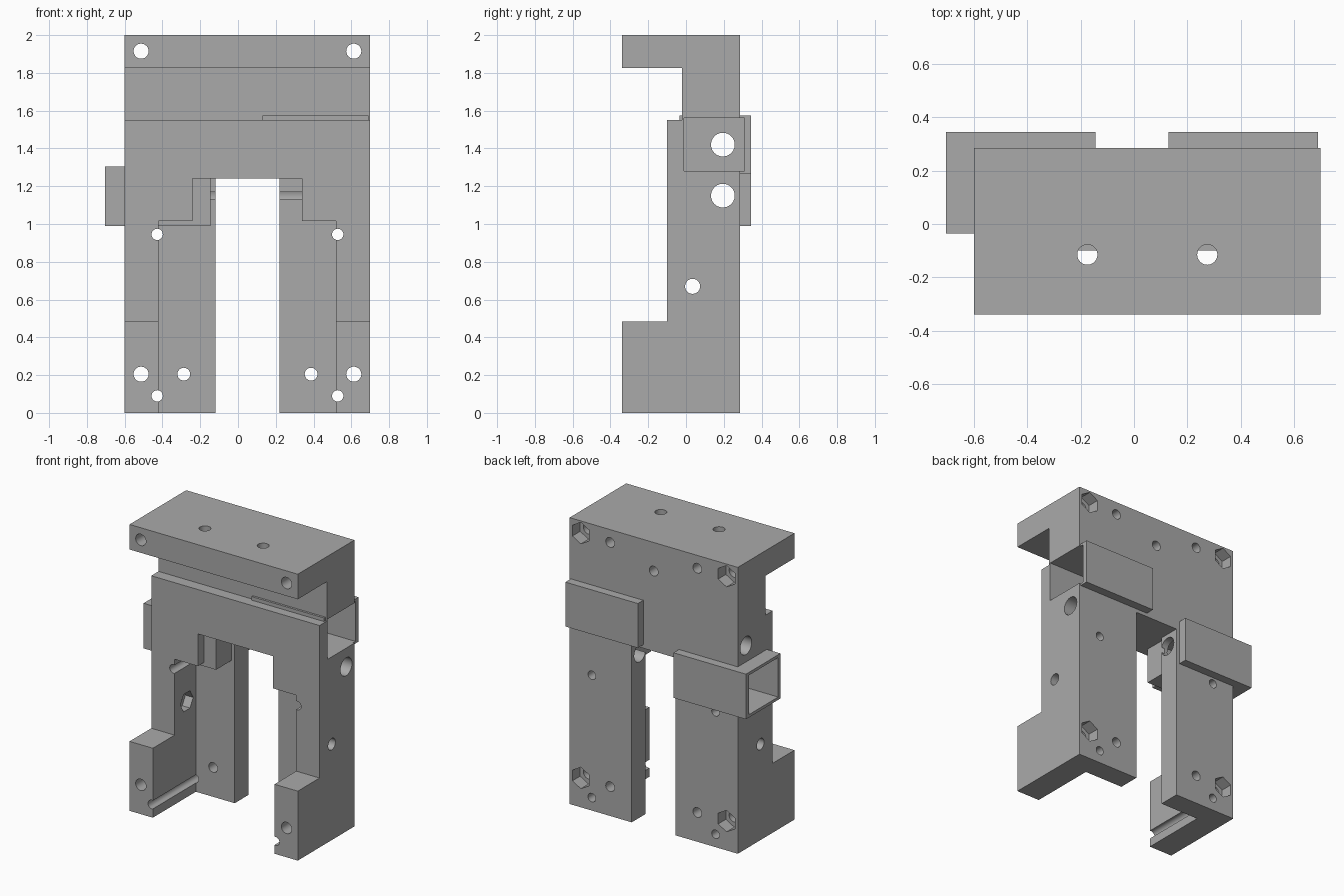
import bpy
import bmesh
import math
from mathutils import Matrix, Vector

if "Cube" in bpy.data.objects:
    bpy.data.objects.remove(bpy.data.objects["Cube"], do_unlink=True)

grey = bpy.data.materials.new("machined grey")
grey.use_nodes = True
colour = (0.4, 0.4, 0.4, 1)
grey.diffuse_color = colour
grey.node_tree.nodes["Principled BSDF"].inputs["Base Color"].default_value = colour


def to_object(name, bm):
    bmesh.ops.recalc_face_normals(bm, faces=bm.faces)
    mesh = bpy.data.meshes.new(name)
    bm.to_mesh(mesh)
    bm.free()
    mesh.materials.append(grey)
    obj = bpy.data.objects.new(name, mesh)
    bpy.context.collection.objects.link(obj)
    return obj


def box(name, x, y, z):
    """Box from (min, max) pairs."""
    bm = bmesh.new()
    bmesh.ops.create_cube(bm, size=1)
    for v in bm.verts:
        v.co = [a + (b - a) * (c + 0.5) for (a, b), c in zip((x, y, z), v.co)]
    return to_object(name, bm)


def rod(name, axis, start, end, radius, sides=24):
    """Cylinder or hexagonal prism along axis X, Y or Z."""
    start, end = Vector(start), Vector(end)
    turn = {"X": Matrix.Rotation(math.pi / 2, 4, "Y"),
            "Y": Matrix.Rotation(math.pi / 2, 4, "X"),
            "Z": Matrix.Identity(4)}[axis]
    bm = bmesh.new()
    bmesh.ops.create_cone(bm, cap_ends=True, segments=sides, radius1=radius, radius2=radius,
                          depth=(end - start).length,
                          matrix=Matrix.Translation((start + end) / 2) @ turn)
    return to_object(name, bm)


def combine(target, tool, operation="DIFFERENCE"):
    mod = target.modifiers.new(tool.name, "BOOLEAN")
    mod.operation = operation
    mod.solver = "EXACT"
    mod.object = tool
    bpy.context.view_layer.objects.active = target
    bpy.ops.object.modifier_apply(modifier=mod.name)
    bpy.data.objects.remove(tool, do_unlink=True)


# Body: side profile (y, z) swept across the width
profile = [(-.34, 0), (.285, 0), (.285, 2), (-.34, 2), (-.34, 1.825), (-.02, 1.825),
           (-.02, 1.55), (-.1, 1.55), (-.1, .485), (-.34, .485)]
bm = bmesh.new()
face = bm.faces.new([bm.verts.new((-.6, y, z)) for y, z in profile])
swept = bmesh.ops.extrude_face_region(bm, geom=[face])["geom"]
bmesh.ops.translate(bm, vec=(1.3, 0, 0), verts=[g for g in swept if isinstance(g, bmesh.types.BMVert)])
body = to_object("mount_body", bm)

# Gap between the legs and the stepped front recess
combine(body, box("leg_gap", (-.12, .22), (-1, 1), (-1, 1.24)))
combine(body, box("lower_recess", (-.42, .52), (-1, .135), (-1, 1.015)))
combine(body, box("upper_recess", (-.24, .34), (-1, .135), (.9, 1.24)))

# Two side sockets with hollow interiors
combine(body, box("left_socket", (.13, .69), (-.035, .345), (1.265, 1.575)), "UNION")
combine(body, box("right_socket", (-.705, -.145), (-.035, .345), (.99, 1.305)), "UNION")
combine(body, box("left_pocket", (.155, .9), (-.01, .31), (1.28, 1.56)))
combine(body, box("right_pocket", (-.9, -.17), (-.01, .31), (1.01, 1.285)))

# Cross holes through the sides
for y, z, r in [(.195, 1.42, .063), (.195, 1.15, .063), (.035, .67, .04)]:
    combine(body, rod("cross_hole", "X", (-1, y, z), (1, y, z), r))
for x, depth in [(-.42, -.06), (.52, .06)]:
    combine(body, rod("leg_nut", "X", (x - depth, .035, .67), (x + depth, .035, .67), .07, 6))

# Mirrored front-to-back holes, measured from the middle of the body
middle = .05
for side in (-1, 1):
    for z in (.205, 1.915):
        x = middle + side * .563
        combine(body, rod("corner_bolt", "Y", (x, -1, z), (x, 1, z), .04))
        combine(body, rod("corner_nut", "Y", (x, .2, z), (x, .4, z), .075, 6))
    for z in (.09, .945):
        x = middle + side * .478
        combine(body, rod("guide_hole", "Y", (x, -1, z), (x, 1, z), .03))
    x = middle + side * .337
    combine(body, rod("leg_hole", "Y", (x, -1, .205), (x, 1, .205), .034))
    combine(body, rod("blind_hole", "Y", (x, .05, 1.91), (x, 1, 1.91), .034))
    x = middle + side * .225
    combine(body, rod("top_hole", "Z", (x, -.115, 1.7), (x, -.115, 2.2), .038))
combine(body, rod("middle_blind_hole", "Y", (middle, .1, 1.8), (middle, 1, 1.8), .034))

# Smooth hole walls, crisp edges elsewhere
bpy.ops.object.select_all(action="DESELECT")
body.select_set(True)
bpy.context.view_layer.objects.active = body
bpy.ops.object.shade_smooth_by_angle(angle=math.radians(30))
